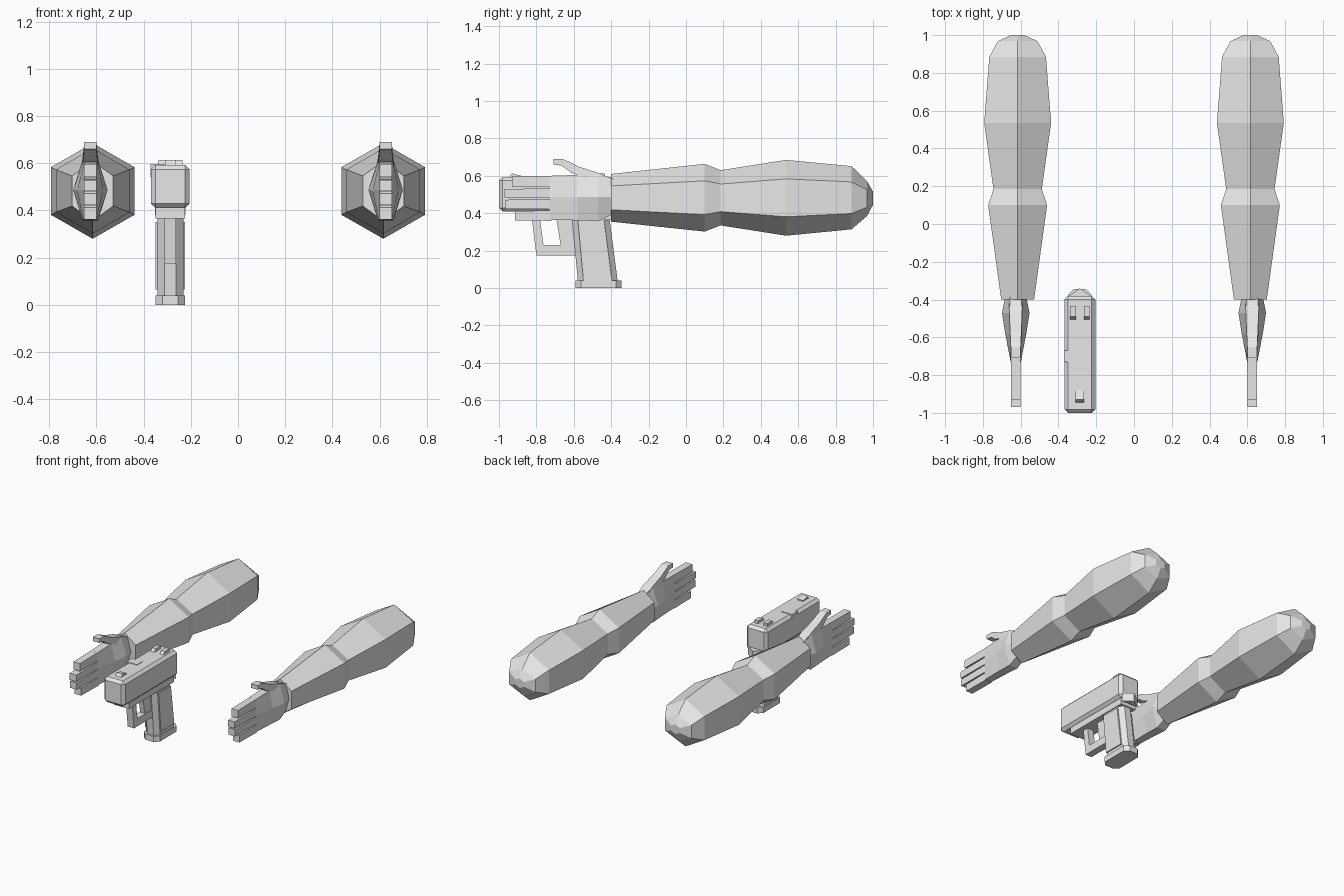
import bpy, bmesh

if "Cube" in bpy.data.objects:
    bpy.data.objects.remove(bpy.data.objects["Cube"])

grey = bpy.data.materials.new("light grey")
grey.diffuse_color = (0.8, 0.8, 0.8, 1)
grey.use_nodes = True
grey.node_tree.nodes["Principled BSDF"].inputs["Base Color"].default_value = grey.diffuse_color


def finish(bm, name, bevel=0.0):
    bmesh.ops.recalc_face_normals(bm, faces=bm.faces)
    mesh = bpy.data.meshes.new(name)
    bm.to_mesh(mesh)
    bm.free()
    mesh.materials.append(grey)
    ob = bpy.data.objects.new(name, mesh)
    bpy.context.collection.objects.link(ob)
    if bevel:
        mod = ob.modifiers.new("chamfer", 'BEVEL')
        mod.width = bevel
        mod.segments = 1
    return ob


def loft(name, rings, bevel=0.0):
    """Skin a list of equal-length point rings and cap both ends."""
    bm = bmesh.new()
    vs = [[bm.verts.new(p) for p in r] for r in rings]
    n = len(vs[0])
    for a, b in zip(vs, vs[1:]):
        for i in range(n):
            j = (i + 1) % n
            bm.faces.new((a[i], a[j], b[j], b[i]))
    bm.faces.new(vs[0])
    bm.faces.new(vs[-1])
    return finish(bm, name, bevel)


def box(name, x0, x1, y0, y1, z0, z1, bevel=0.0):
    return loft(name, [[(x0, y, z0), (x1, y, z0), (x1, y, z1), (x0, y, z1)]
                       for y in (y0, y1)], bevel)


def plate(name, x0, x1, profile, bevel=0.0):
    """Extrude a y-z profile across x."""
    return loft(name, [[(x, y, z) for y, z in profile] for x in (x0, x1)], bevel)


# Arms and hands, one per side
ARM = [  # y, half width, bottom z, top z
    (-0.40, 0.087, 0.355, 0.61), (0.10, 0.156, 0.302, 0.664),
    (0.185, 0.128, 0.335, 0.63), (0.535, 0.177, 0.28, 0.685),
    (0.885, 0.15, 0.314, 0.652), (0.968, 0.105, 0.385, 0.572),
    (1.0, 0.035, 0.445, 0.515)]
PALM = [  # y, side half width, edge half width, bottom z, top z
    (-0.38, 0.055, 0.03, 0.40, 0.58), (-0.47, 0.073, 0.033, 0.357, 0.615),
    (-0.58, 0.056, 0.03, 0.362, 0.605), (-0.73, 0.027, 0.026, 0.365, 0.60)]
THUMB = [  # half width, upper (y, z), lower (y, z)
    (0.036, (-0.42, 0.59), (-0.54, 0.585)), (0.034, (-0.46, 0.613), (-0.565, 0.60)),
    (0.03, (-0.57, 0.648), (-0.615, 0.617)), (0.026, (-0.655, 0.689), (-0.665, 0.655)),
    (0.026, (-0.708, 0.69), (-0.708, 0.66))]
FINGERS = [  # tip y, bottom z, top z
    (-0.93, 0.542, 0.597), (-0.97, 0.483, 0.53),
    (-0.965, 0.424, 0.472), (-0.915, 0.362, 0.412)]

for side, s in (("left", -1), ("right", 1)):
    cx = s * 0.616
    rings = []
    for y, w, lo, hi in ARM:
        m, q = (lo + hi) / 2, (hi - lo) / 4
        rings.append([(cx, y, hi), (cx + w, y, m + q), (cx + w, y, m - q),
                      (cx, y, lo), (cx - w, y, m - q), (cx - w, y, m + q)])
    loft(side + "_arm", rings)

    hx = s * 0.626
    loft(side + "_palm", [[(hx - e, y, hi), (hx + e, y, hi), (hx + w, y, 0.487),
                           (hx + e, y, lo), (hx - e, y, lo), (hx - w, y, 0.487)]
                          for y, w, e, lo, hi in PALM])
    loft(side + "_thumb", [[(hx - w, *a), (hx + w, *a), (hx + w, *b), (hx - w, *b)]
                           for w, a, b in THUMB])
    for i, (tip, lo, hi) in enumerate(FINGERS):
        # the finger root widens to close the slit at the knuckles
        loft(f"{side}_finger_{i + 1}",
             [[(hx - 0.026, y, lo - g), (hx + 0.026, y, lo - g),
               (hx + 0.026, y, hi + g), (hx - 0.026, y, hi + g)]
              for y, g in ((-0.72, 0.003), (-0.76, 0.002), (tip, 0))])

# Pistol slide and frame
GX = -0.287
box("slide", GX - 0.082, GX + 0.082, -1.0, -0.38, 0.41, 0.593, 0.019)
box("frame", GX - 0.062, GX + 0.062, -0.91, -0.40, 0.365, 0.42)
loft("rear_tang", [[(GX - 0.065, -0.385, z), (GX + 0.065, -0.385, z), (GX, -0.34, z)]
                   for z in (0.38, 0.44)])
box("ejection_port", GX - 0.084, GX, -0.73, -0.67, 0.54, 0.597)

# Sights: ramps rising toward the rear
plate("front_sight", GX - 0.023, GX + 0.023,
      [(-0.95, 0.585), (-0.93, 0.613), (-0.88, 0.6), (-0.88, 0.585)])
for side, s in (("left", -1), ("right", 1)):
    x = GX + s * 0.036
    plate(side + "_rear_sight", x - 0.015, x + 0.015,
          [(-0.51, 0.585), (-0.49, 0.613), (-0.435, 0.613), (-0.435, 0.585)])

# Trigger guard and trigger
plate("trigger_guard", GX - 0.025, GX + 0.025,
      [(-0.825, 0.38), (-0.80, 0.175), (-0.57, 0.175), (-0.57, 0.23),
       (-0.762, 0.23), (-0.782, 0.38)])
plate("trigger", GX - 0.018, GX + 0.018,
      [(-0.695, 0.38), (-0.67, 0.23), (-0.585, 0.23), (-0.605, 0.38)])

# Grip with chamfered corners, side panels and base plate
def octagon(y0, y1, w, z, c):
    return [(GX - w + c, y0, z), (GX + w - c, y0, z), (GX + w, y0 + c, z),
            (GX + w, y1 - c, z), (GX + w - c, y1, z), (GX - w + c, y1, z),
            (GX - w, y1 - c, z), (GX - w, y0 + c, z)]


loft("grip", [octagon(-0.578, -0.365, 0.055, 0.035, 0.03),
              octagon(-0.61, -0.41, 0.055, 0.38, 0.03)])
for side, s in (("left", -1), ("right", 1)):
    plate(side + "_grip_panel", GX + s * 0.05, GX + s * 0.063,
          [(-0.55, 0.065), (-0.40, 0.065), (-0.438, 0.35), (-0.577, 0.35)])
loft("base_plate", [octagon(-0.592, -0.345, 0.063, z, 0.03) for z in (0, 0.04)])
